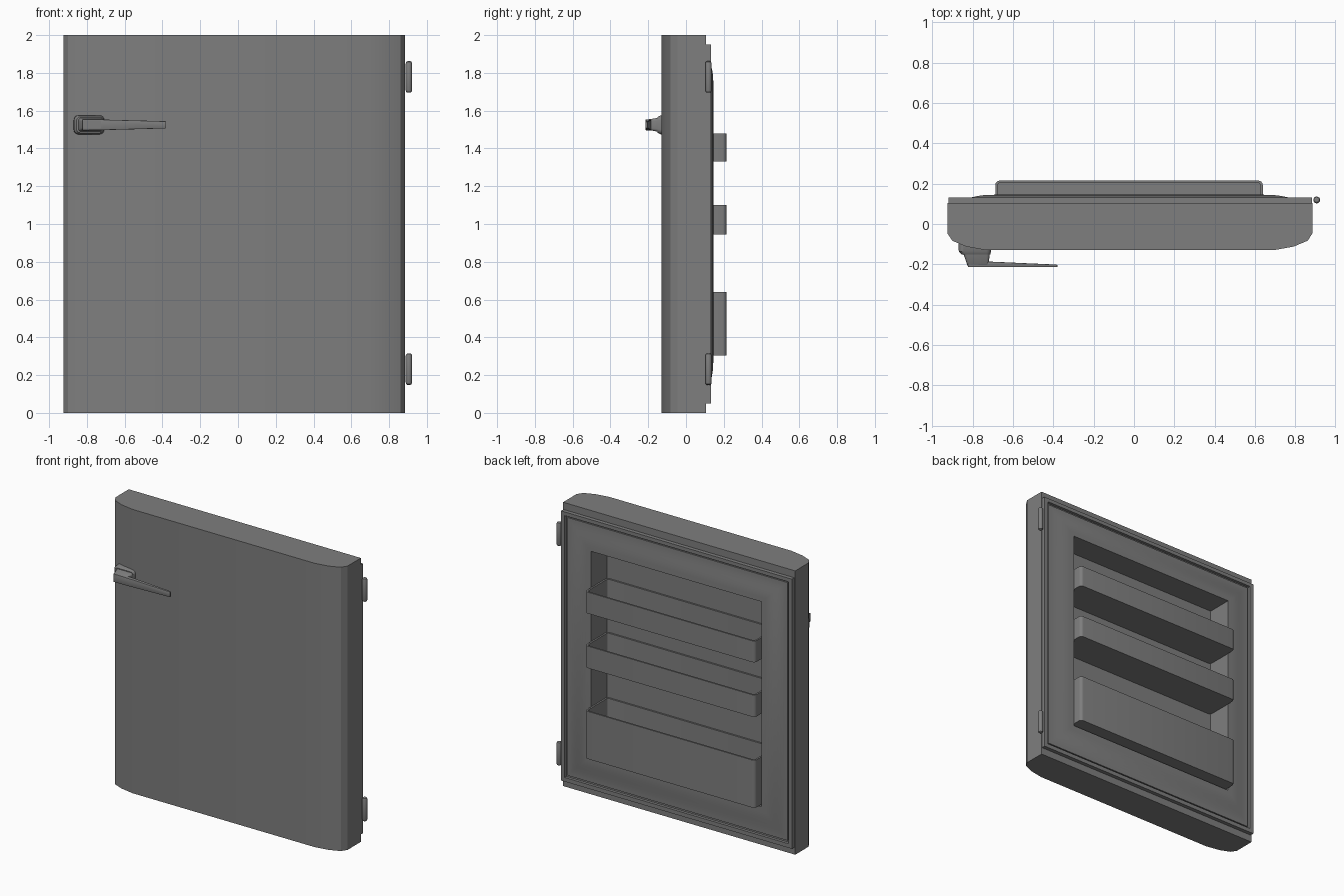
import bpy, bmesh, math

cube = bpy.data.objects.get("Cube")
if cube:
    bpy.data.objects.remove(cube, do_unlink=True)

GREY = (0.21, 0.21, 0.21, 1.0)
grey = bpy.data.materials.new("plain_grey")
grey.use_nodes = True
grey.diffuse_color = GREY
grey.node_tree.nodes["Principled BSDF"].inputs["Base Color"].default_value = GREY


def rounded_rect(a0, a1, b0, b1, r, steps=4):
    """Corner points of a rectangle with rounded corners, in 2D."""
    pts = []
    corners = [(a1 - r, b1 - r), (a0 + r, b1 - r), (a0 + r, b0 + r), (a1 - r, b0 + r)]
    for i, (ca, cb) in enumerate(corners):
        for s in range(steps + 1):
            t = math.pi / 2 * (i + s / steps)
            pts.append((ca + r * math.cos(t), cb + r * math.sin(t)))
    return pts


def loft(name, rings, cap_start=True, cap_end=True, smooth=30, closed=True):
    """Skin a list of equal-length point rings."""
    bm = bmesh.new()
    rows = [[bm.verts.new(p) for p in ring] for ring in rings]
    n = len(rows[0])
    for low, high in zip(rows, rows[1:]):
        for i in range(n if closed else n - 1):
            j = (i + 1) % n
            bm.faces.new((low[i], low[j], high[j], high[i]))
    if cap_start:
        bm.faces.new(rows[0][::-1])
    if cap_end:
        bm.faces.new(rows[-1])
    bmesh.ops.recalc_face_normals(bm, faces=bm.faces)
    mesh = bpy.data.meshes.new(name)
    bm.to_mesh(mesh)
    bm.free()
    mesh.materials.append(grey)
    obj = bpy.data.objects.new(name, mesh)
    bpy.context.collection.objects.link(obj)
    bpy.ops.object.select_all(action='DESELECT')
    obj.select_set(True)
    bpy.context.view_layer.objects.active = obj
    bpy.ops.object.shade_smooth_by_angle(angle=math.radians(smooth))
    return obj


# Door shell: plan profile with curved front edges, open at the back
MID, HALF = -0.02, 0.905
right_half = [(HALF, 0.105), (HALF, -0.045), (0.88, -0.083), (0.81, -0.112), (0.71, -0.13)]
plan = right_half + [(-x, y) for x, y in reversed(right_half)]
loft("door_shell", [[(x + MID, y, z) for x, y in plan] for z in (0, 2)], closed=False)

# Inner panel: gasket frame, groove, swelling liner and storage recess
OUTER = (-0.918, 0.882, 0.05, 1.95)
OPENING = (-0.69, 0.64, 0.29, 1.735)


def panel_ring(t, y):
    a0, a1, b0, b1 = [o + (i - o) * t for o, i in zip(OUTER, OPENING)]
    return [(a0, y, b0), (a1, y, b0), (a1, y, b1), (a0, y, b1)]


shell_edge = [(MID + sx * HALF, 0.105, z) for sx, z in ((-1, 0), (1, 0), (1, 2), (-1, 2))]
section = [(0, 0.105), (0, 0.132), (0.12, 0.132), (0.12, 0.112), (0.18, 0.112), (0.18, 0.122)]
for k in range(1, 9):
    s = k / 8
    section.append((0.18 + 0.67 * s, 0.122 + 0.022 * s * s * (3 - 2 * s)))
section += [(1, 0.145), (1, -0.035)]
loft("inner_panel", [shell_edge] + [panel_ring(t, y) for t, y in section], cap_start=False)

# Storage bins: thin-walled, open at the top
WALL = 0.012
for label, z0, z1 in (("lower", 0.305, 0.64), ("middle", 0.945, 1.10), ("upper", 1.33, 1.48)):
    outside = rounded_rect(-0.687, 0.638, -0.034, 0.215, 0.022)
    inside = rounded_rect(-0.687 + WALL, 0.638 - WALL, -0.034 + WALL, 0.215 - WALL, 0.012)
    loft(label + "_bin", [[(x, y, z) for x, y in pts] for pts, z in
                          ((outside, z0), (outside, z1), (inside, z1), (inside, z0 + WALL))])

# Hinge pins: round-ended cylinders on the left edge
for label, z0, z1 in (("lower", 0.148, 0.315), ("upper", 1.695, 1.862)):
    rings = []
    for r, z in ((0.008, z0), (0.014, z0 + 0.004), (0.017, z0 + 0.012),
                 (0.017, z1 - 0.012), (0.014, z1 - 0.004), (0.008, z1)):
        rings.append([(0.905 + r * math.cos(a * math.tau / 16),
                       0.119 + r * math.sin(a * math.tau / 16), z) for a in range(16)])
    loft(label + "_hinge", rings)


def front_ring(x0, x1, z0, z1, r, y):
    return [(x, y, z) for x, z in rounded_rect(x0, x1, z0, z1, r)]


# Handle: mounting plate, tapered post and lever
loft("handle_plate", [front_ring(-0.87, -0.708, 1.474, 1.576, 0.025, -0.09),
                      front_ring(-0.868, -0.708, 1.475, 1.575, 0.025, -0.135),
                      front_ring(-0.855, -0.712, 1.483, 1.567, 0.02, -0.15)])
loft("handle_post", [front_ring(-0.845, -0.715, 1.488, 1.562, 0.015, -0.148),
                     front_ring(-0.825, -0.72, 1.5, 1.553, 0.01, -0.205),
                     front_ring(-0.82, -0.725, 1.505, 1.548, 0.008, -0.214)])
lever = []
for x, back, half in ((-0.822, -0.184, 0.029), (-0.72, -0.186, 0.028), (-0.385, -0.201, 0.019), (-0.38, -0.203, 0.016)):
    lever.append([(x, y, 1.525 + z) for y, z in rounded_rect(-0.214, back, -half, half, 0.003, 2)])
loft("handle_lever", lever)
